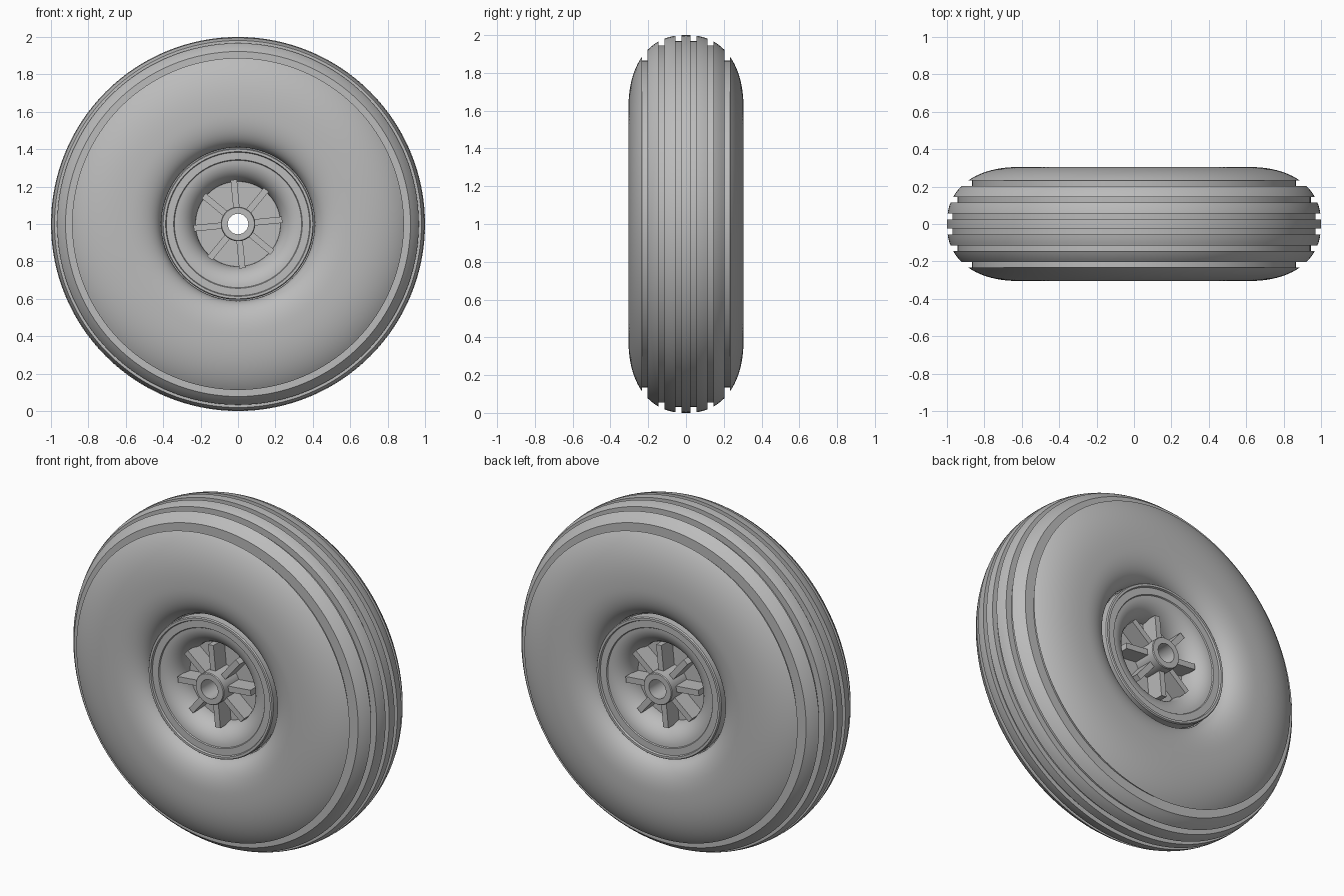
import bpy, bmesh, math
from mathutils import Matrix, Vector

if "Cube" in bpy.data.objects:
    bpy.data.objects.remove(bpy.data.objects["Cube"])

AXLE = Vector((0, 0, 1))

grey = bpy.data.materials.new("plain grey")
grey.use_nodes = True
grey.diffuse_color = (0.5, 0.5, 0.5, 1)
grey.node_tree.nodes["Principled BSDF"].inputs["Base Color"].default_value = (0.5, 0.5, 0.5, 1)


def finish(name, bm, angle=35):
    bmesh.ops.recalc_face_normals(bm, faces=bm.faces)
    mesh = bpy.data.meshes.new(name)
    bm.to_mesh(mesh)
    bm.free()
    mesh.materials.append(grey)
    obj = bpy.data.objects.new(name, mesh)
    bpy.context.collection.objects.link(obj)
    bpy.ops.object.select_all(action="DESELECT")
    obj.select_set(True)
    bpy.context.view_layer.objects.active = obj
    bpy.ops.object.shade_smooth_by_angle(angle=math.radians(angle))
    return obj


def lathe(name, profile, steps=128):
    """Spin a closed (radius, y) loop around the axle."""
    bm = bmesh.new()
    rings = []
    for i in range(steps):
        a = math.tau * i / steps
        rings.append([bm.verts.new(AXLE + Vector((r * math.cos(a), y, r * math.sin(a))))
                      for r, y in profile])
    n = len(profile)
    for i in range(steps):
        a, b = rings[i], rings[(i + 1) % steps]
        for j in range(n):
            k = (j + 1) % n
            bm.faces.new((a[j], a[k], b[k], b[j]))
    return finish(name, bm)


def mirrored(half):
    """Close a half profile with its mirror image across y = 0."""
    return half + [(r, -y) for r, y in reversed(half) if y > 0]


# Tyre: rounded crown with square-cut grooves
POWER, WIDTH, MID, CROWN = 2.3, 0.305, 0.6, 0.4


def crown(y):
    return MID + CROWN * (1 - (y / WIDTH) ** POWER) ** (1 / POWER)


half = [(1.0, 0.0)]
start = 0.0
for g0, g1, floor in ((0.025, 0.055, 0.97), (0.115, 0.145, 0.945), (0.203, 0.232, 0.865)):
    half += [(crown(y), y) for y in [start + (g0 - start) * t / 4 for t in range(1, 5)]]
    half += [(floor, g0), (floor, g1), (crown(g1), g1)]
    start = g1
# Shoulder and sidewall, then a tight turn down to the bead
t0 = math.asin((start / WIDTH) ** (POWER / 2))
for i in range(1, 17):
    t = t0 + (math.pi / 2 - t0) * i / 16
    half.append((MID + CROWN * max(math.cos(t), 0) ** (2 / POWER),
                 WIDTH * math.sin(t) ** (2 / POWER)))
for i in range(1, 17):
    t = math.pi / 2 * i / 16
    half.append((MID - 0.19 * math.sin(t) ** (2 / POWER),
                 0.185 + 0.12 * max(math.cos(t), 0) ** (2 / POWER)))
half += [(0.385, 0.18), (0.385, 0.0)]
lathe("tyre", mirrored(half))

# Wheel rim: flange, lip and a rounded mouth rolling inward to a flat web
rim = [(0.39, 0.0), (0.39, 0.19), (0.405, 0.195), (0.405, 0.25), (0.4, 0.257),
       (0.387, 0.257), (0.383, 0.246), (0.344, 0.246), (0.34, 0.24)]
for i in range(1, 13):
    t = math.pi / 2 * i / 12
    rim.append((0.34 - 0.113 * math.sin(t), 0.12 + 0.12 * math.cos(t)))
rim += [(0.08, 0.12), (0.08, 0.0)]
lathe("rim", mirrored(rim), 96)

# Hub: bored sleeve with slightly bevelled ends
hub = [(0.055, 0.0), (0.055, 0.265), (0.088, 0.265), (0.092, 0.26), (0.092, 0.0)]
lathe("hub", mirrored(hub), 48)

# Spokes: eight ribs on each side of the web
SPOKES, TILT = 8, math.radians(5.5)
bm = bmesh.new()
for side in (0, math.pi):
    for i in range(SPOKES):
        shape = Matrix.Translation((0.16, -0.165, 0)) @ Matrix.Diagonal((0.155, 0.11, 0.034, 1))
        turn = Matrix.Rotation(-TILT - math.tau * i / SPOKES, 4, "Y")
        bmesh.ops.create_cube(bm, size=1, matrix=Matrix.Translation(AXLE)
                              @ Matrix.Rotation(side, 4, "Z") @ turn @ shape)
finish("spokes", bm)
